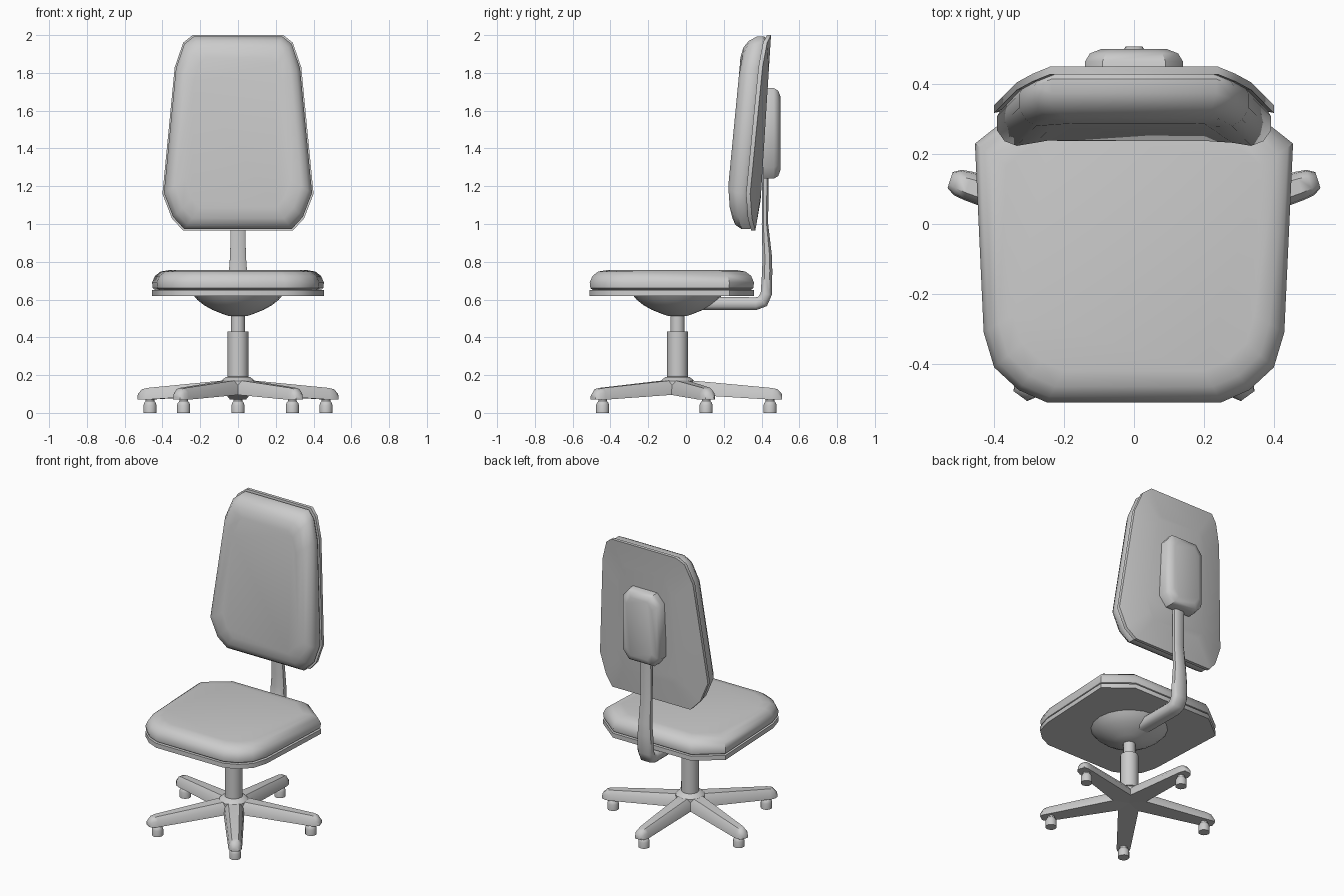
import bpy, bmesh, math
from mathutils import Vector

cube = bpy.data.objects.get("Cube")
if cube:
    bpy.data.objects.remove(cube, do_unlink=True)

grey = bpy.data.materials.new("plain grey")
grey.use_nodes = True
grey.diffuse_color = (0.6, 0.6, 0.6, 1)
grey.node_tree.nodes["Principled BSDF"].inputs["Base Color"].default_value = (0.6, 0.6, 0.6, 1)

AXIS_Y = -0.045  # the column stands slightly forward of the middle


def loft(name, rings, angle=40):
    """Skin a list of equal-length point rings and cap both ends."""
    bm = bmesh.new()
    loops = [[bm.verts.new(p) for p in ring] for ring in rings]
    n = len(loops[0])
    for a, b in zip(loops, loops[1:]):
        for i in range(n):
            bm.faces.new((a[i], a[(i + 1) % n], b[(i + 1) % n], b[i]))
    bm.faces.new(loops[0])
    bm.faces.new(loops[-1])
    bmesh.ops.recalc_face_normals(bm, faces=bm.faces)
    mesh = bpy.data.meshes.new(name)
    bm.to_mesh(mesh)
    bm.free()
    mesh.materials.append(grey)
    obj = bpy.data.objects.new(name, mesh)
    bpy.context.collection.objects.link(obj)
    bpy.ops.object.select_all(action='DESELECT')
    obj.select_set(True)
    bpy.context.view_layer.objects.active = obj
    bpy.ops.object.shade_smooth_by_angle(angle=math.radians(angle))
    return obj


def lathe(name, profile, x=0, y=AXIS_Y, sides=16):
    """Revolve (radius, height) points about a vertical axis."""
    turns = [2 * math.pi * i / sides for i in range(sides)]
    return loft(name, [[(x + r * math.cos(t), y + r * math.sin(t), z) for t in turns]
                       for r, z in profile])


def mirrored(half):
    """Complete a half outline, listed from top to bottom on the +x side."""
    return half + [(-u, v) for u, v in reversed(half)]


def inset(outline, d):
    """Shrink an outline about its middle by about d on every side."""
    us, vs = zip(*outline)
    mid = (max(vs) + min(vs)) / 2
    su, sv = 1 - d / max(us), 1 - 2 * d / (max(vs) - min(vs))
    return [(u * su, mid + (v - mid) * sv) for u, v in outline]


# Seat: thin board with a padded cushion above
seat_outline = mirrored([(0.29, 0.36), (0.455, 0.23), (0.43, -0.31),
                         (0.40, -0.41), (0.33, -0.475), (0.25, -0.51)])


def seat_part(name, layers):
    loft(name, [[(u, v, z) for u, v in inset(seat_outline, d)] for d, z in layers])


seat_part("seat_board", [(0, 0.62), (0, 0.65)])
seat_part("seat_cushion", [(0.02, 0.648), (0.004, 0.66), (0, 0.69), (0.015, 0.725),
                           (0.045, 0.748), (0.09, 0.756)])

# Backrest: leaning shell with wrapped sides, padded in front
back_outline = mirrored([(0.24, 2.0), (0.29, 1.96), (0.335, 1.83), (0.40, 1.16),
                         (0.35, 1.03), (0.29, 0.965)])


def back_part(name, layers):
    rings = []
    for d, depth in layers:
        rings.append([(x, 0.385 + 0.063 * (z - 0.965)
                       - 0.36 * max(0, abs(x) - 0.24) - depth, z)
                      for x, z in inset(back_outline, d)])
    loft(name, rings)


back_part("backrest_shell", [(0.16, 0), (0, 0), (0, 0.022), (0.16, 0.022)])
back_part("backrest_cushion", [(0.16, 0.02), (0.02, 0.02), (0.008, 0.035), (0.008, 0.075),
                               (0.03, 0.115), (0.065, 0.142), (0.12, 0.155)])

# Padded cover joining the support to the shell
cover_outline = mirrored([(0.09, 1.72), (0.14, 1.66), (0.14, 1.30), (0.09, 1.24)])
loft("backrest_cover", [[(x, y, z) for x, z in inset(cover_outline, d)]
                        for d, y in [(0, 0.41), (0, 0.465), (0.014, 0.488), (0.045, 0.50)]])

# Bent support bar from under the seat up to the backrest
path = [(0.05, 0.58, 0.05, 0.034), (0.37, 0.578, 0.05, 0.034), (0.405, 0.59, 0.05, 0.034),
        (0.425, 0.63, 0.05, 0.03), (0.43, 0.75, 0.048, 0.027), (0.43, 0.83, 0.042, 0.025),
        (0.418, 1.0, 0.038, 0.017), (0.42, 1.3, 0.038, 0.017)]
bar = []
for i, (y, z, width, thick) in enumerate(path):
    before, after = path[max(i - 1, 0)], path[min(i + 1, len(path) - 1)]
    along = Vector((0, after[0] - before[0], after[1] - before[1])).normalized()
    across = Vector((0, -along.z, along.y))
    section = [(1, -0.5), (1, 0.5), (0.65, 1), (-0.65, 1),
               (-1, 0.5), (-1, -0.5), (-0.65, -1), (0.65, -1)]
    bar.append([Vector((u * width, y, z)) + across * v * thick for u, v in section])
loft("support_bar", bar, 50)

# Mechanism bowl and gas column
lathe("seat_bowl", [(0.05, 0.513), (0.09, 0.527), (0.135, 0.545), (0.18, 0.57),
                    (0.215, 0.598), (0.235, 0.622)], sides=20)
lathe("column_piston", [(0.037, 0.40), (0.037, 0.53)])
lathe("column_sleeve", [(0.055, 0.15), (0.055, 0.432)])
lathe("base_collar", [(0.09, 0.14), (0.09, 0.168), (0.065, 0.19), (0.05, 0.192)])

# Five-legged base with a foot under each leg end
for k in range(5):
    angle = math.radians(90 + 72 * k)
    out = Vector((math.cos(angle), math.sin(angle), 0))
    side = Vector((-out.y, out.x, 0))
    centre = Vector((0, AXIS_Y, 0))
    leg = []
    for r, bottom_w, top_w, low, high in [(0, 0.065, 0.05, 0.10, 0.175),
                                          (0.09, 0.062, 0.042, 0.095, 0.17),
                                          (0.50, 0.042, 0.026, 0.07, 0.132),
                                          (0.53, 0.038, 0.022, 0.07, 0.125),
                                          (0.553, 0.024, 0.014, 0.072, 0.10)]:
        mid = low + 0.6 * (high - low)
        leg.append([centre + out * r + side * w + Vector((0, 0, z)) for w, z in
                    [(-bottom_w, low), (bottom_w, low), (bottom_w * 0.9, mid),
                     (top_w * 0.8, high), (-top_w * 0.8, high), (-bottom_w * 0.9, mid)]])
    loft(f"base_leg_{k + 1}", leg, 50)
    foot = centre + out * 0.49
    lathe(f"foot_{k + 1}", [(0.035, 0), (0.035, 0.04), (0.03, 0.054), (0.023, 0.062),
                            (0.023, 0.08)], foot.x, foot.y, 12)
